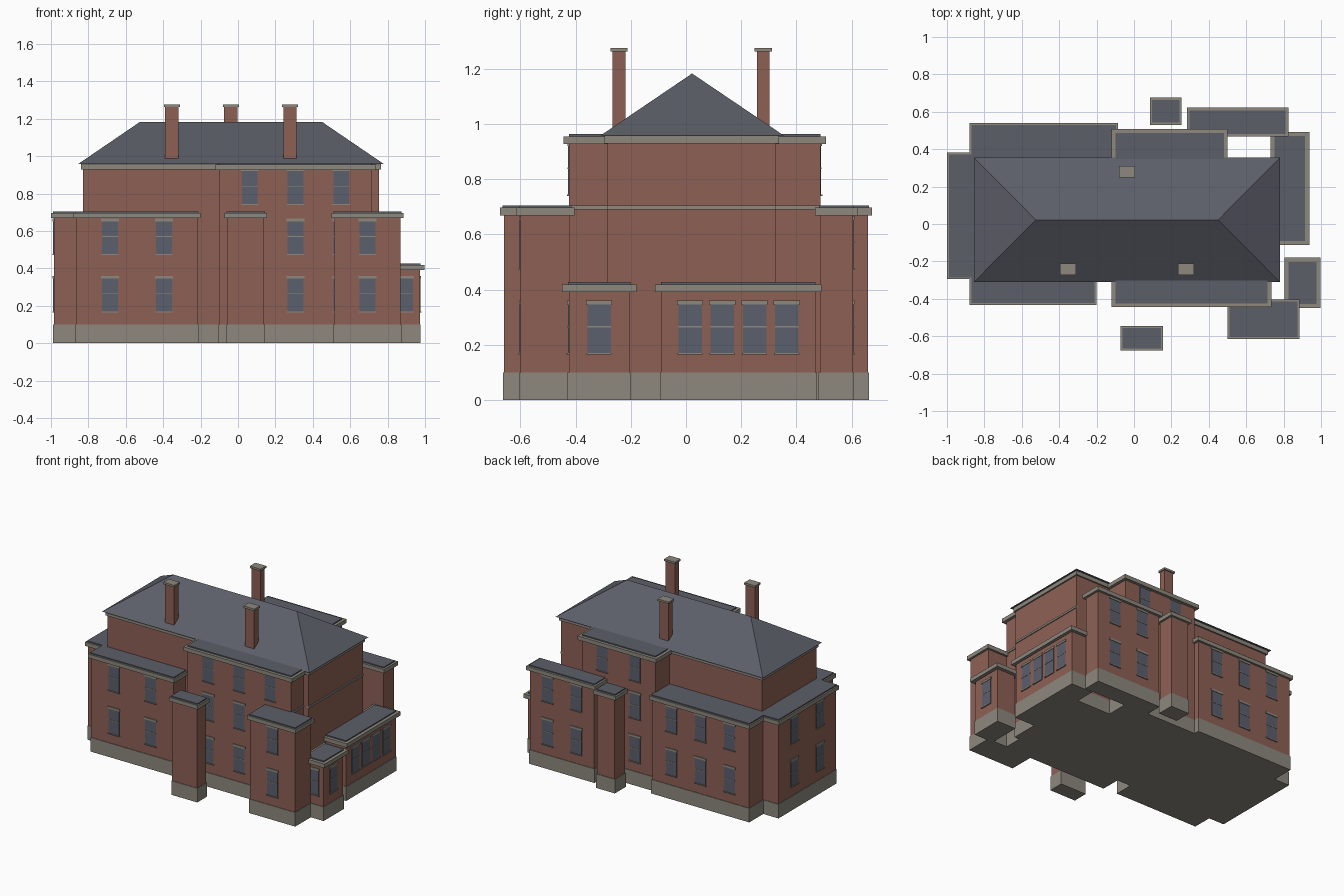
import bpy, bmesh
from mathutils import Matrix, Vector

cube = bpy.data.objects.get("Cube")
if cube:
    bpy.data.objects.remove(cube, do_unlink=True)


def material(name, rgb):
    m = bpy.data.materials.new(name)
    m.use_nodes = True
    m.diffuse_color = (*rgb, 1)
    m.node_tree.nodes["Principled BSDF"].inputs["Base Color"].default_value = (*rgb, 1)
    return m


MATS = [material("brick", (0.27, 0.118, 0.09)),
        material("stone", (0.27, 0.25, 0.21)),
        material("slate", (0.108, 0.114, 0.14)),
        material("glass", (0.105, 0.117, 0.15))]
BRICK, STONE, SLATE, GLASS = range(4)


def add_box(bm, x0, x1, y0, y1, z0, z1, mat):
    size = Vector((x1 - x0, y1 - y0, z1 - z0))
    mid = Vector((x0 + x1, y0 + y1, z0 + z1)) / 2
    geo = bmesh.ops.create_cube(bm, size=1, matrix=Matrix.Translation(mid) @ Matrix.Diagonal((*size, 1)))
    for f in {f for v in geo["verts"] for f in v.link_faces}:
        f.material_index = mat


def finish(bm, name):
    mesh = bpy.data.meshes.new(name)
    bm.to_mesh(mesh)
    bm.free()
    for m in MATS:
        mesh.materials.append(m)
    obj = bpy.data.objects.new(name, mesh)
    bpy.context.collection.objects.link(obj)
    return obj


# Sill height of each storey, and the share of wall left beside the end windows
SILLS = [0.17, 0.477, 0.745]
MARGIN = {1: 0.5, 2: 0.277, 3: 0.2, 4: 0.187}


def add_windows(name, rect, side, columns, rows, width=0.085):
    x0, x1, y0, y1 = rect
    along_x = side in ("front", "back")
    a, b = (x0, x1) if along_x else (y0, y1)
    plane = {"front": y0, "back": y1, "left": x0, "right": x1}[side]
    sign = -1 if side in ("front", "left") else 1
    bm = bmesh.new()

    def plate(c, w, z0, z1, depth, mat):
        d0, d1 = sorted((plane - sign * 0.004, plane + sign * depth))
        if along_x:
            add_box(bm, c - w / 2, c + w / 2, d0, d1, z0, z1, mat)
        else:
            add_box(bm, d0, d1, c - w / 2, c + w / 2, z0, z1, mat)

    m = MARGIN[columns]
    for i in range(columns):
        t = m + (1 - 2 * m) * i / max(columns - 1, 1)
        c = a + (b - a) * t
        for z in SILLS[:rows]:
            plate(c, width, z, z + 0.175, 0.003, GLASS)
            plate(c, width, z + 0.092, z + 0.097, 0.005, STONE)
            plate(c, width + 0.01, z + 0.175, z + 0.19, 0.006, STONE)
            plate(c, width + 0.006, z - 0.006, z, 0.008, STONE)
    finish(bm, name + "_" + side + "_windows")


def add_block(name, rect, top, over, rim):
    """Brick block with stone plinth, stone cornice and flat slate roof."""
    x0, x1, y0, y1 = rect

    def grown(g):
        return x0 - g, x1 + g, y0 - g, y1 + g

    for part, g, z0, z1, mat in (("plinth", 0.004, 0, 0.1, STONE),
                                 ("walls", 0, 0.1, top - 0.02, BRICK),
                                 ("cornice", over, top - 0.033, top - 0.005, STONE),
                                 ("flat_roof", over - rim, top - 0.01, top + 0.003, SLATE)):
        bm = bmesh.new()
        add_box(bm, *grown(g), z0, z1, mat)
        finish(bm, name + "_" + part)


# Wings: name, wall rectangle, roof height, cornice overhang, cornice rim, windows
LOW, MID, HIGH = 0.424, 0.702, 0.96
WINGS = [
    ("west_wing", (-0.985, -0.8, -0.28, 0.367), MID, 0.015, 0.01, [("left", 2, 2)]),
    ("front_west_wing", (-0.865, -0.215, -0.418, -0.2), MID, 0.015, 0.01, [("front", 2, 2)]),
    ("front_bay", (-0.1, 0.715, -0.424, -0.27), HIGH, 0.02, 0.02, [("front", 3, 3)]),
    ("front_tower", (-0.057, 0.14, -0.66, -0.56), MID, 0.015, 0.01, []),
    ("front_east_wing", (0.515, 0.87, -0.6, -0.42), MID, 0.015, 0.01, [("front", 1, 2)]),
    ("small_porch", (0.83, 0.972, -0.425, -0.205), LOW, 0.025, 0.022,
     [("front", 1, 1), ("right", 1, 1)]),
    ("sun_room", (0.752, 0.915, -0.09, 0.47), LOW, 0.022, 0.022, [("right", 4, 1)]),
    ("back_east_wing", (0.3, 0.808, 0.485, 0.605), MID, 0.017, 0.014, [("back", 2, 2)]),
    ("back_tower", (0.1, 0.24, 0.545, 0.66), MID, 0.015, 0.012, []),
    ("back_bay", (-0.1, 0.48, 0.3, 0.487), HIGH, 0.02, 0.02, [("back", 2, 3)]),
    ("back_west_wing", (-0.865, -0.1, 0.25, 0.525), MID, 0.015, 0.01, [("back", 3, 2)]),
]
for name, rect, top, over, rim, windows in WINGS:
    add_block(name, rect, top, over, rim)
    for side, columns, rows in windows:
        narrow = name == "small_porch" and side == "front"
        add_windows(name, rect, side, columns, rows, 0.07 if narrow else 0.085)

# Main hall: plinth, walls and eaves band
bm = bmesh.new()
X0, X1, Y0, Y1 = -0.83, 0.755, -0.285, 0.327
add_box(bm, X0 - 0.004, X1 + 0.004, Y0 - 0.004, Y1 + 0.004, 0, 0.1, STONE)
add_box(bm, X0, X1, Y0, Y1, 0.1, 0.94, BRICK)
add_box(bm, X0 - 0.01, X1 + 0.01, Y0 - 0.01, Y1 + 0.01, 0.93, 0.958, STONE)
finish(bm, "main_hall")

# Stone belt on the east walls
bm = bmesh.new()
for x, y0, y1 in ((X1, Y0, Y1), (0.715, -0.424, Y0), (0.48, Y1, 0.487)):
    add_box(bm, x - 0.01, x + 0.006, y0, y1, 0.69, 0.704, STONE)
finish(bm, "belt_course")

# Hipped roof
bm = bmesh.new()
eaves = [bm.verts.new((x, y, 0.958)) for x, y in
         ((-0.855, -0.31), (0.78, -0.31), (0.78, 0.355), (-0.855, 0.355))]
west, east = (bm.verts.new((x, 0.022, 1.183)) for x in (-0.525, 0.45))
a, b, c, d = eaves
for face in ((d, c, b, a), (a, b, east, west), (b, c, east), (c, d, west, east), (d, a, west)):
    bm.faces.new(face).material_index = SLATE
finish(bm, "hipped_roof")

# Chimneys with stone caps
for name, x, y in (("front_west", -0.353, -0.243), ("front_east", 0.278, -0.243), ("back", -0.038, 0.28)):
    bm = bmesh.new()
    add_box(bm, x - 0.036, x + 0.036, y - 0.023, y + 0.023, 0.9, 1.265, BRICK)
    add_box(bm, x - 0.043, x + 0.043, y - 0.031, y + 0.031, 1.262, 1.276, STONE)
    finish(bm, name + "_chimney")
